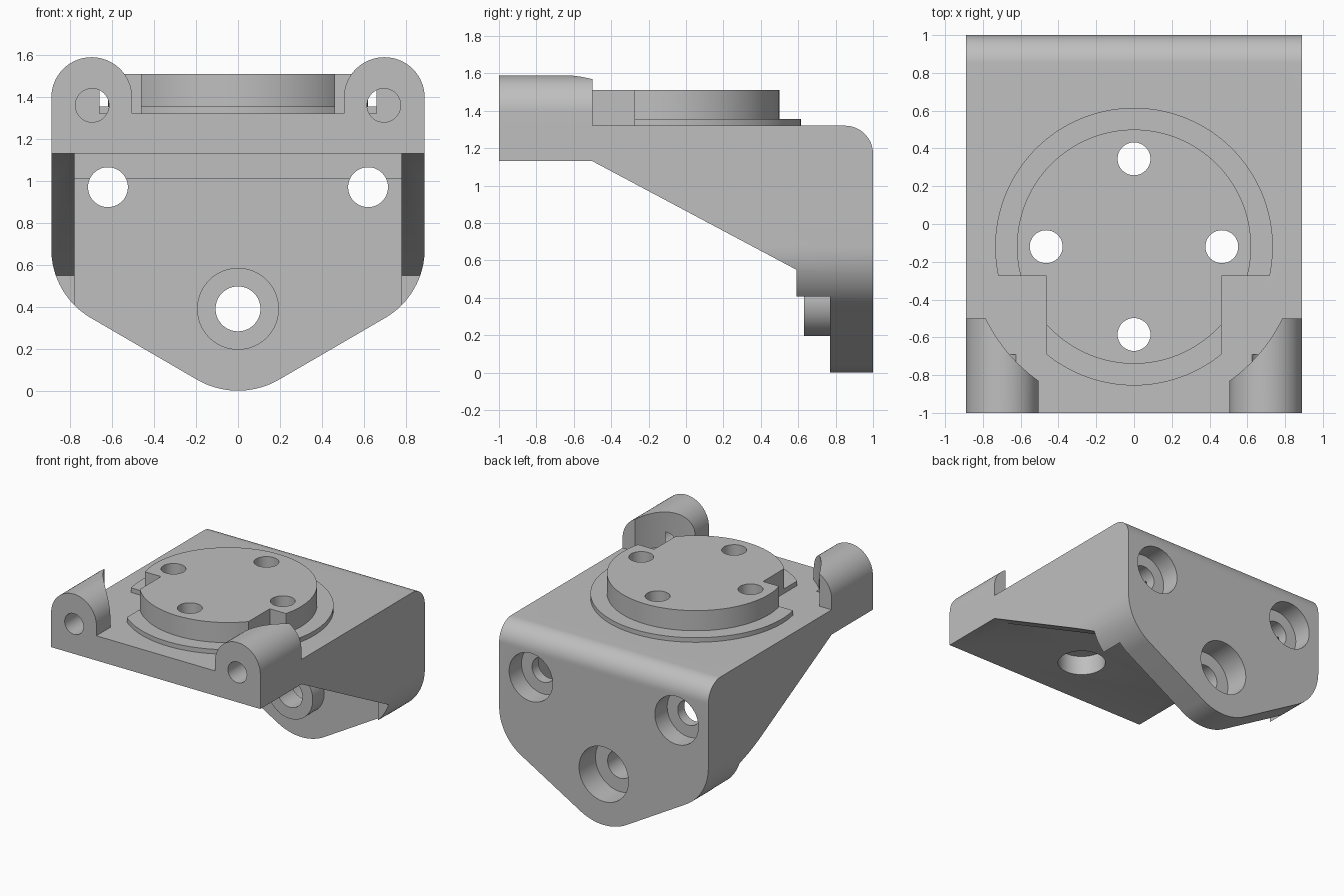
import bpy, bmesh, math
from mathutils import Vector

if "Cube" in bpy.data.objects:
    bpy.data.objects.remove(bpy.data.objects["Cube"], do_unlink=True)

grey = bpy.data.materials.new("plain_grey")
grey.use_nodes = True
COLOUR = (0.52, 0.52, 0.52, 1)
grey.diffuse_color = COLOUR
grey.node_tree.nodes["Principled BSDF"].inputs["Base Color"].default_value = COLOUR


def arc(cx, cy, r, a0, a1, n=16):
    """Points along an arc, angles in degrees."""
    return [(cx + r * math.cos(math.radians(a0 + (a1 - a0) * i / n)),
             cy + r * math.sin(math.radians(a0 + (a1 - a0) * i / n)))
            for i in range(n + 1)]


def prism(name, pts, axis, lo, hi):
    """Extrude a 2D profile along an axis; the profile uses the other two in order."""
    def place(p, d):
        return {"x": (d, p[0], p[1]), "y": (p[0], d, p[1]), "z": (p[0], p[1], d)}[axis]
    bm = bmesh.new()
    face = bm.faces.new([bm.verts.new(place(p, lo)) for p in pts])
    ext = bmesh.ops.extrude_face_region(bm, geom=[face])
    moved = [v for v in ext["geom"] if isinstance(v, bmesh.types.BMVert)]
    bmesh.ops.translate(bm, verts=moved, vec=Vector(place((0, 0), hi - lo)))
    bmesh.ops.recalc_face_normals(bm, faces=bm.faces)
    me = bpy.data.meshes.new(name)
    bm.to_mesh(me)
    bm.free()
    ob = bpy.data.objects.new(name, me)
    bpy.context.collection.objects.link(ob)
    me.materials.append(grey)
    return ob


def cylinder(name, cx, cy, r, axis, lo, hi, n=64):
    return prism(name, arc(cx, cy, r, 0, 360, n)[:-1], axis, lo, hi)


def box(name, x0, x1, y0, y1, z0, z1):
    return prism(name, [(x0, y0), (x1, y0), (x1, y1), (x0, y1)], "z", z0, z1)


def combine(target, tool, operation="DIFFERENCE", keep=False):
    """Apply a boolean and discard the tool."""
    mod = target.modifiers.new("cut", "BOOLEAN")
    mod.operation, mod.solver, mod.object = operation, "EXACT", tool
    bpy.ops.object.select_all(action="DESELECT")
    bpy.context.view_layer.objects.active = target
    target.select_set(True)
    bpy.ops.object.modifier_apply(modifier=mod.name)
    if not keep:
        bpy.data.objects.remove(tool, do_unlink=True)


PIVOT_Y = -0.12          # centre of the round platform
DECK = 1.32              # top of the deck

# Bracket: side profile trimmed to the pointed outline of the back plate
side = [(-1, 1.13), (-0.5, 1.13), (0.59, 0.55), (0.59, -0.1), (1, -0.1)]
side += arc(0.85, DECK - 0.15, 0.15, 0, 90) + [(-1, DECK)]
bracket = prism("bracket", side, "x", -0.89, 0.89)

right_half = arc(0, 0.39, 0.39, 270, 300, 12) + arc(0.51, 0.675, 0.38, 300, 360)
outline = right_half + [(0.89, 1.0), (1.0, 1.0), (1.0, 1.5)]
outline += [(-x, z) for x, z in reversed(outline[1:])]
combine(bracket, prism("outline", outline, "y", -1.2, 1.2), "INTERSECT")

# Hollow between the two side gussets
hollow = [(-1.2, -0.3), (0.77, -0.3), (0.77, 1.01), (0.63, 1.01), (0.63, 1.13), (-1.2, 1.13)]
combine(bracket, prism("hollow", hollow, "x", -0.78, 0.78))

# Boss around the lower bolt hole
combine(bracket, cylinder("boss", 0, 0.39, 0.195, "y", 0.63, 0.80), "UNION")

# Front ears, scooped out around the platform
for s in (-1, 1):
    profile = [(s * 0.505, DECK), (s * 0.89, DECK)]
    profile += [(s * x, z) for x, z in arc(0.6975, 1.397, 0.1925, 0, 180, 32)]
    ear = prism("ear", profile, "y", -1, -0.5)
    combine(ear, cylinder("scoop", 0, PIVOT_Y, 0.872, "z", DECK - 0.2, 1.8, 128))
    combine(bracket, ear, "UNION")
    combine(bracket, cylinder("pin_hole", s * 0.695, 1.36, 0.08, "y", -1.2, -0.69, 48))

# Bolt holes in the back plate, counterbored from behind: x, z, radius, bore radius, bore depth
for x, z, r, bore, depth in ((0, 0.39, 0.107, 0.21, 0.20),
                             (-0.62, 0.97, 0.095, 0.185, 0.15),
                             (0.62, 0.97, 0.095, 0.185, 0.15)):
    combine(bracket, cylinder("bolt_hole", x, z, r, "y", 0.4, 1.2))
    combine(bracket, cylinder("bolt_bore", x, z, bore, "y", 1 - depth, 1.2))

# Round platform on a thin flange, with the two front corners notched away
platform = cylinder("platform", 0, PIVOT_Y, 0.62, "z", DECK - 0.02, 1.51, 128)
combine(platform, cylinder("flange", 0, PIVOT_Y, 0.735, "z", DECK - 0.02, 1.355, 128), "UNION")
for s in (-1, 1):
    x0, x1 = sorted((s * 0.463, s * 1.0))
    combine(platform, box("notch", x0, x1, -1.1, -0.275, 1.2, 1.7))

# Four vertical holes, counterbored from below
for x, y in ((0, 0.465), (0, -0.465), (0.465, 0), (-0.465, 0)):
    hole = cylinder("hole", x, PIVOT_Y + y, 0.087, "z", 1.0, 1.8)
    combine(platform, hole, keep=True)
    combine(bracket, hole)
    combine(bracket, cylinder("bore", x, PIVOT_Y + y, 0.17, "z", 1.05, 1.28))

# Smooth round walls, crisp edges
for ob in (bracket, platform):
    ob.data.materials.clear()
    ob.data.materials.append(grey)
    for p in ob.data.polygons:
        p.material_index = 0
    bpy.ops.object.select_all(action="DESELECT")
    ob.select_set(True)
    bpy.context.view_layer.objects.active = ob
    bpy.ops.object.shade_smooth_by_angle(angle=math.radians(30))
